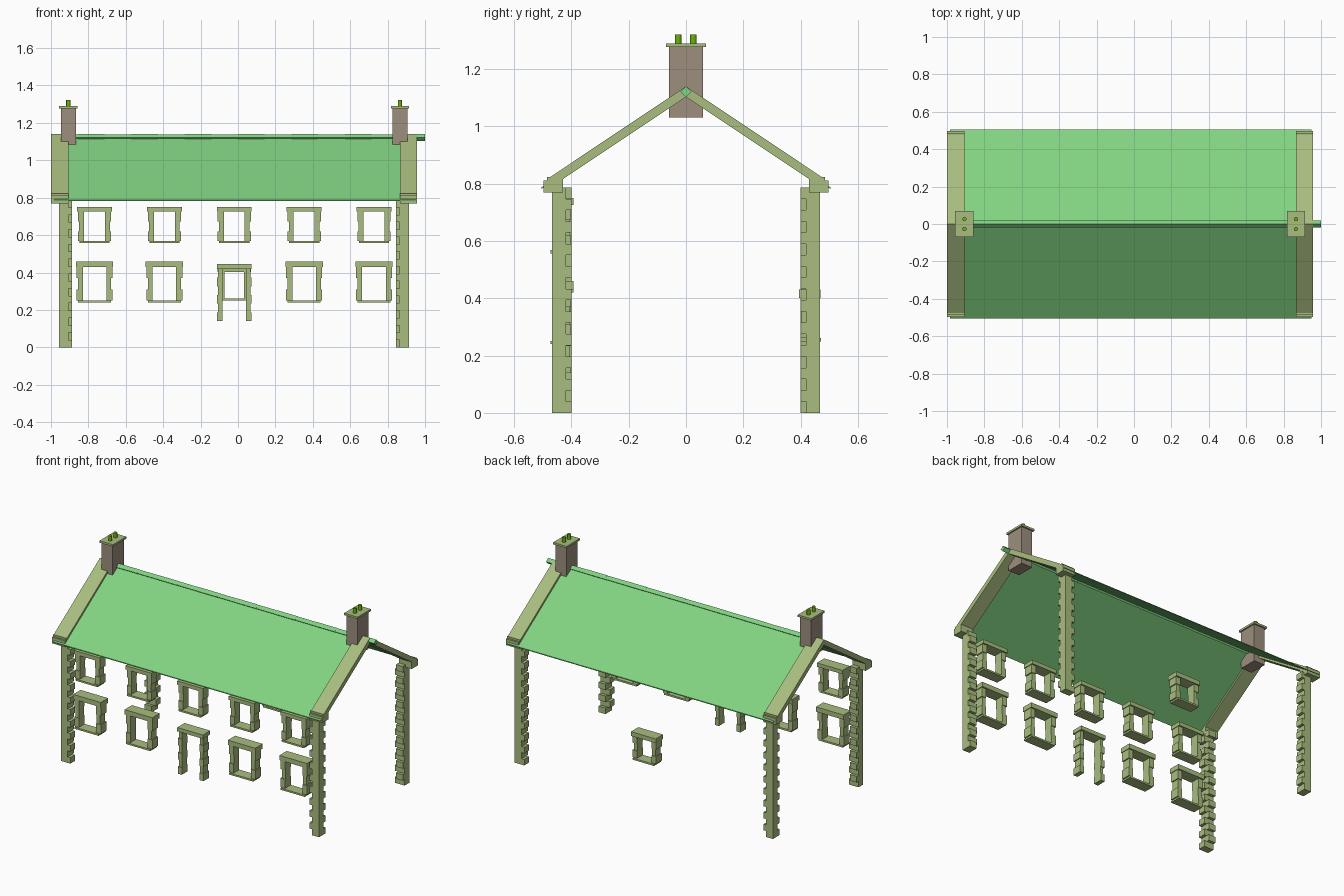
import bpy, bmesh, math
from mathutils import Matrix, Vector

if "Cube" in bpy.data.objects:
    bpy.data.objects.remove(bpy.data.objects["Cube"])


def material(name, rgb):
    m = bpy.data.materials.new(name)
    lin = [((c / 255 + 0.055) / 1.055) ** 2.4 if c > 10 else c / 255 / 12.92 for c in rgb]
    m.diffuse_color = (*lin, 1)
    m.use_nodes = True
    m.node_tree.nodes["Principled BSDF"].inputs["Base Color"].default_value = m.diffuse_color
    return m


STONE = material("olive_stone", (169, 189, 128))
ROOF = material("roof_green", (130, 211, 130))
BRICK = material("chimney_brown", (157, 143, 127))
POT = material("pot_green", (110, 178, 12))


def finish(name, bm, mat):
    me = bpy.data.meshes.new(name)
    bmesh.ops.recalc_face_normals(bm, faces=bm.faces)
    bm.to_mesh(me)
    bm.free()
    me.materials.append(mat)
    ob = bpy.data.objects.new(name, me)
    bpy.context.collection.objects.link(ob)
    return ob


def add_box(bm, x0, x1, y0, y1, z0, z1):
    size = (abs(x1 - x0), abs(y1 - y0), abs(z1 - z0))
    mid = Vector(((x0 + x1) / 2, (y0 + y1) / 2, (z0 + z1) / 2))
    bmesh.ops.create_cube(bm, size=1, matrix=Matrix.Translation(mid) @ Matrix.Diagonal((*size, 1)))


def boxes(name, mat, items):
    bm = bmesh.new()
    for b in items:
        add_box(bm, *b)
    return finish(name, bm, mat)


def prism(name, mat, profile, x0, x1):
    """Extrude a (y, z) outline along x."""
    bm = bmesh.new()
    face = bm.faces.new([bm.verts.new((x0, y, z)) for y, z in profile])
    ext = bmesh.ops.extrude_face_region(bm, geom=[face])
    moved = [v for v in ext["geom"] if isinstance(v, bmesh.types.BMVert)]
    bmesh.ops.translate(bm, verts=moved, vec=(x1 - x0, 0, 0))
    return finish(name, bm, mat)


def gable(half, top, thick, slope=0.667):
    """Upside-down V outline of constant vertical thickness."""
    low = top - slope * half
    return [(-half, low), (0, top), (half, low),
            (half, low - thick), (0, top - thick), (-half, low - thick)]


def jambs(cx, inner, outer, z0, z1, rows, ya, yb):
    """Two side stacks of stones, alternately longer and shorter."""
    out, h = [], (z1 - z0) / rows
    for i in range(rows):
        w = outer - (0.007 if i % 2 else 0)
        d = 0.004 if i % 2 else 0
        for s in (-1, 1):
            out.append((cx + s * inner, cx + s * w, ya + d, yb - d, z0 + i * h, z0 + (i + 1) * h))
    return out


def window(name, cx, z0, z1, lintel, half, y_mid=-0.432):
    ya, yb = y_mid - 0.03, y_mid + 0.03
    s = -1 if y_mid < 0 else 1
    parts = jambs(cx, half - 0.037, half - 0.004, z0 + 0.011, z1 - lintel, 3, ya, yb)
    parts.append((cx - half, cx + half, y_mid - 0.036, y_mid + 0.04, z1 - lintel, z1))
    parts.append((cx - half + 0.012, cx + half - 0.012,
                  y_mid - 0.036 + s * 0.005, y_mid + 0.036 + s * 0.005, z0, z0 + 0.011))
    boxes(name, STONE, parts)


# Corner quoin posts, alternating long and short stones
ROWS, H = 20, 0.787 / 20
for sx, ox in ((-1, -0.957), (1, 0.914)):
    for sy in (-1, 1):
        stones = []
        for i in range(ROWS):
            long_x = (i % 2 == 0) == (sx * sy > 0)
            wx, wy = (0.069, 0.048) if long_x else (0.05, 0.067)
            stones.append((ox, ox - sx * wx, sy * 0.467, sy * (0.467 - wy), i * H, (i + 1) * H))
        boxes("corner_post", STONE, stones)

# Front windows and doorway
CX = -0.02
for k in range(-2, 3):
    x = CX + k * 0.3735
    window("upper_window", x, 0.557, 0.75, 0.025, 0.093)
    if k:
        window("lower_window", x, 0.24, 0.46, 0.031, 0.1)
door = jambs(CX, 0.064, 0.093, 0.14, 0.42, 6, -0.462, -0.402)
door.append((CX - 0.093, CX + 0.093, -0.468, -0.392, 0.42, 0.445))
boxes("door_surround", STONE, door)

# Single rear window
window("rear_window", CX, 0.25, 0.43, 0.028, 0.09, 0.43)

# Roof sheet and ridge tiles
prism("roof", ROOF, gable(0.505, 1.124, 0.006), -0.985, 0.95)
N = 14
for i in range(N):
    a = -1 + 2 * i / N
    r = 0.019 if i % 2 else 0.018
    prism("ridge_tile", ROOF, [(-r, 1.121), (0, 1.121 + r), (r, 1.121), (0, 1.121 - r)], a, a + 2 / N)

# Gable copings, eave kneelers and chimneys
for x0, x1, chim in ((-1.0, -0.905, -0.907), (0.865, 0.957, 0.866)):
    prism("gable_coping", STONE, gable(0.485, 1.14, 0.037), x0, x1)
    for s in (-1, 1):
        boxes("kneeler", STONE, [(x0, x1, s * 0.43, s * 0.497, 0.77, 0.811),
                                 (x0, x1, s * 0.43, s * 0.485, 0.811, 0.823)])
    boxes("chimney_stack", BRICK, [(chim - 0.04, chim + 0.04, -0.059, 0.059, 1.032, 1.277)])
    boxes("chimney_cap", STONE, [(chim - 0.049, chim + 0.049, -0.069, 0.069, 1.277, 1.29)])
    for y in (-0.027, 0.026):
        bm = bmesh.new()
        bmesh.ops.create_cone(bm, cap_ends=True, segments=12, radius1=0.0115, radius2=0.0115,
                              depth=0.032, matrix=Matrix.Translation((chim, y, 1.306)))
        pot = finish("chimney_pot", bm, POT)
        for p in pot.data.polygons:
            p.use_smooth = abs(p.normal.z) < 0.5
